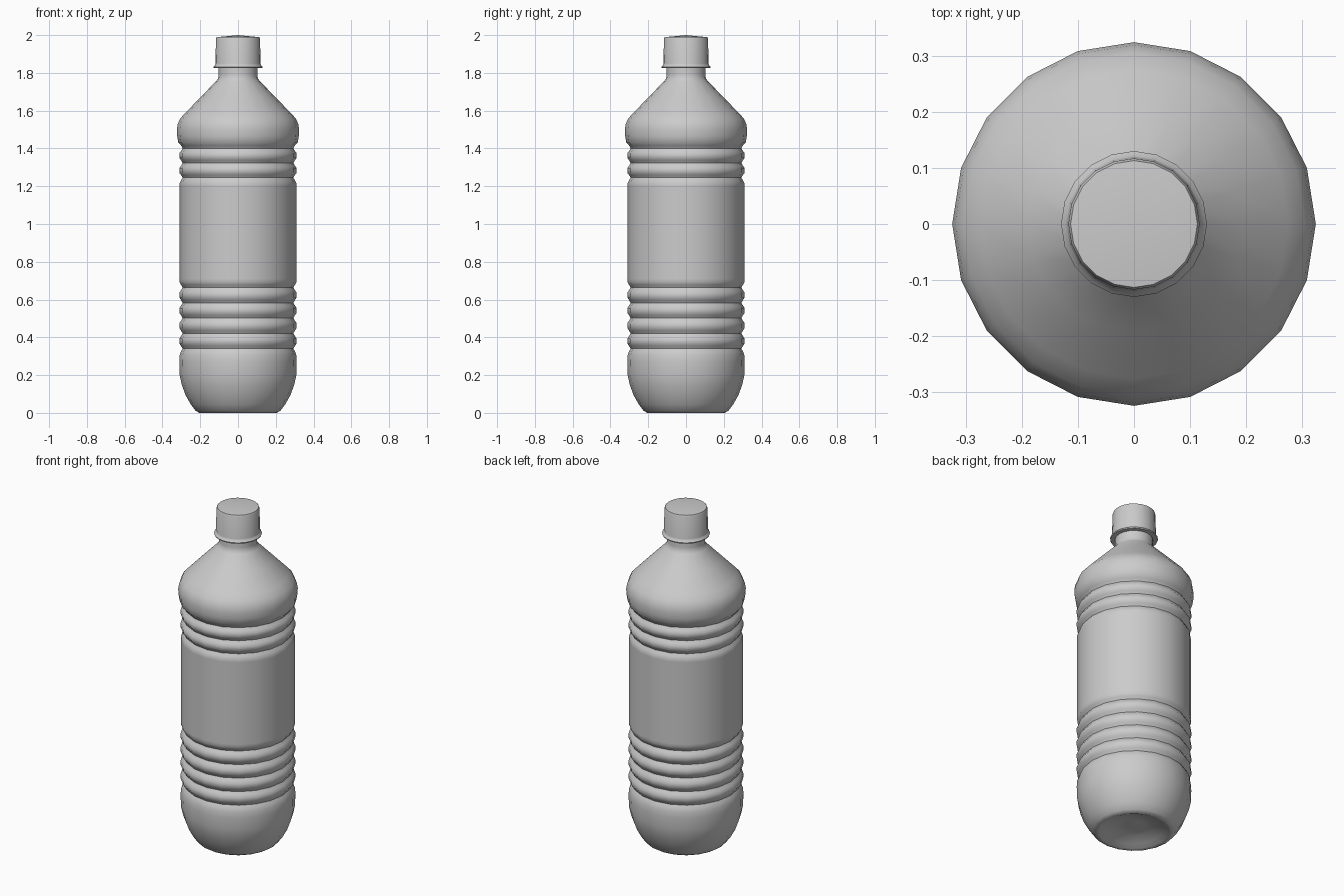
import bpy, bmesh, math

if "Cube" in bpy.data.objects:
    bpy.data.objects.remove(bpy.data.objects["Cube"])

SIDES = 20


def lathe(name, profile, angle=40):
    """Revolve an (r, z) profile round z; r = 0 makes a pole."""
    bm = bmesh.new()
    rings = []
    for r, z in profile:
        if r == 0:
            rings.append([bm.verts.new((0, 0, z))] * SIDES)
        else:
            rings.append([bm.verts.new((r * math.cos(2 * math.pi * i / SIDES),
                                        r * math.sin(2 * math.pi * i / SIDES), z))
                          for i in range(SIDES)])
    for a, b in zip(rings, rings[1:]):
        for i in range(SIDES):
            j = (i + 1) % SIDES
            bm.faces.new(list(dict.fromkeys((a[i], a[j], b[j], b[i]))))
    bmesh.ops.recalc_face_normals(bm, faces=bm.faces)
    mesh = bpy.data.meshes.new(name)
    bm.to_mesh(mesh)
    bm.free()
    obj = bpy.data.objects.new(name, mesh)
    bpy.context.collection.objects.link(obj)
    bpy.ops.object.select_all(action='DESELECT')
    obj.select_set(True)
    bpy.context.view_layer.objects.active = obj
    bpy.ops.object.shade_smooth_by_angle(angle=math.radians(angle))
    return obj


def ribs(first, count, pitch):
    """Grooves at regular heights with rounded ribs between them."""
    points = []
    for k in range(count):
        z = first + k * pitch
        points += [(0.302, z - 0.015), (0.293, z), (0.302, z + 0.015)]
        if k < count - 1:
            points += [(0.311, z + pitch / 2 - 0.012), (0.311, z + pitch / 2 + 0.012)]
    return points


# Bottle: dished base, rounded foot, ribs, label band, ribs, shoulder, neck
base = [(0, 0.035), (0.04, 0.045), (0.10, 0.04), (0.16, 0.018), (0.19, 0.004), (0.205, 0),
        (0.225, 0.012), (0.25, 0.045), (0.278, 0.095), (0.298, 0.15),
        (0.309, 0.20), (0.311, 0.27), (0.309, 0.305)]
label = [(0.309, 0.69), (0.309, 0.71), (0.309, 1.20), (0.309, 1.215)]
shoulder = [(0.316, 1.43), (0.322, 1.465), (0.324, 1.50), (0.319, 1.53), (0.305, 1.56),
            (0.275, 1.592), (0.19, 1.68), (0.115, 1.757), (0.105, 1.772),
            (0.103, 1.79), (0.103, 1.84)]
lathe("bottle_body", base + ribs(0.34, 5, 0.081) + label + ribs(1.245, 3, 0.078) + shoulder, 60)

# Screw cap with flared tamper ring
lathe("cap", [(0.10, 1.826), (0.128, 1.826), (0.13, 1.832), (0.121, 1.842),
              (0.119, 1.85), (0.117, 1.98), (0.113, 1.989), (0, 2.0)], 35)
